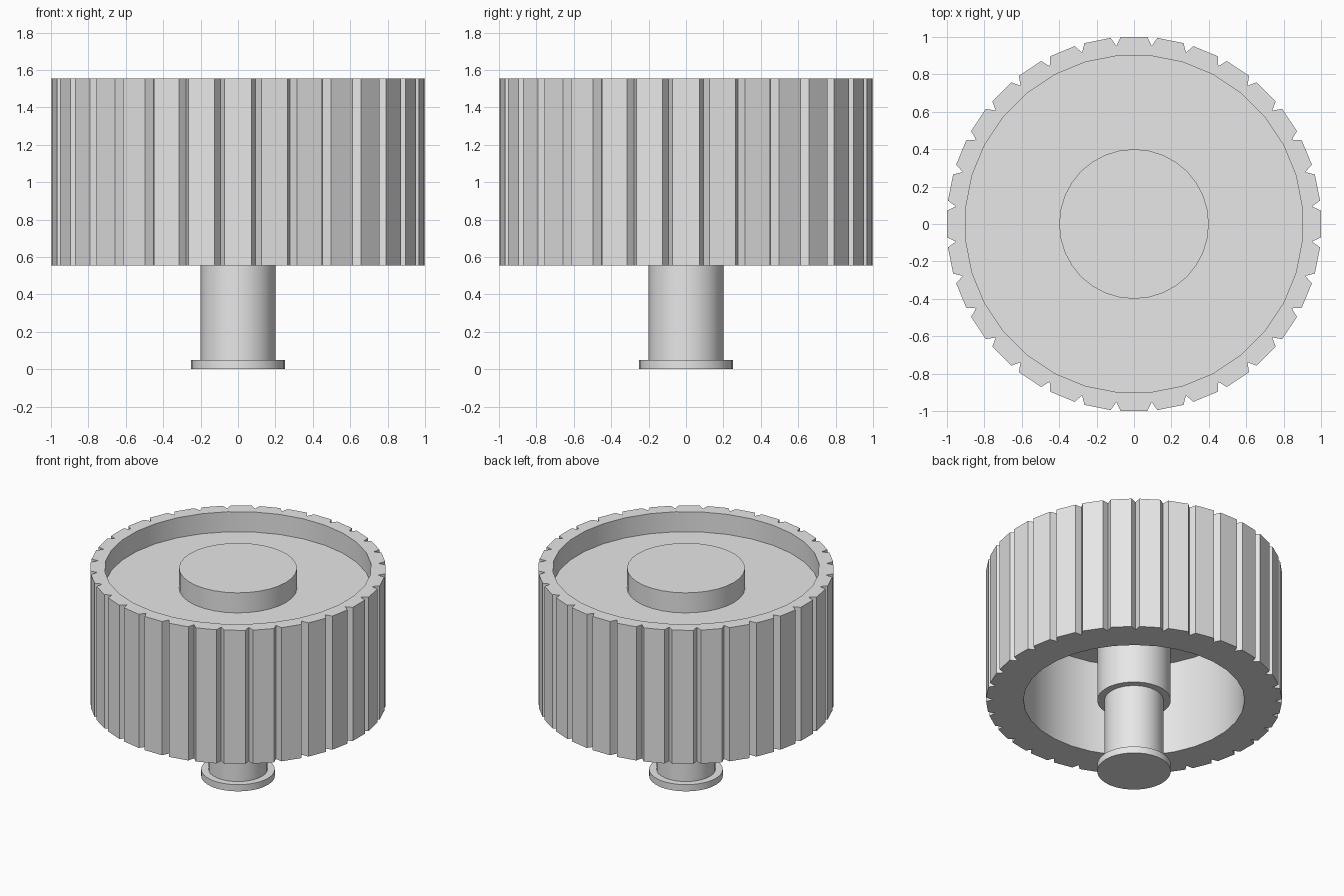
import bpy, bmesh
from math import pi, sin, cos, radians

if "Cube" in bpy.data.objects:
    bpy.data.objects.remove(bpy.data.objects["Cube"], do_unlink=True)

TEETH = 32
STEP = 2 * pi / TEETH
BASE, TOP = 0.555, 1.555      # wheel height range
CEILING, FLOOR = 1.255, 1.405  # underside and upper side of the web

grey = bpy.data.materials.new("plain_grey")
grey.use_nodes = True
grey.diffuse_color = (0.8, 0.8, 0.8, 1)
grey.node_tree.nodes["Principled BSDF"].inputs["Base Color"].default_value = grey.diffuse_color


def finish(obj):
    obj.data.materials.append(grey)
    bpy.ops.object.select_all(action='DESELECT')
    obj.select_set(True)
    bpy.context.view_layer.objects.active = obj
    bpy.ops.object.shade_smooth_by_angle(angle=radians(30))


def cylinder(name, radius, z0, z1):
    bpy.ops.mesh.primitive_cylinder_add(vertices=32, radius=radius, depth=z1 - z0,
                                        location=(0, 0, (z0 + z1) / 2))
    obj = bpy.context.object
    obj.name = name
    finish(obj)


def ring(bm, polar, z):
    return [bm.verts.new((r * cos(a), r * sin(a), z)) for r, a in polar]


def bridge(bm, low, high):
    n = len(low)
    for i in range(n):
        j = (i + 1) % n
        bm.faces.new((low[i], low[j], high[j], high[i]))


# Notched wheel: outline of flat teeth with V grooves, hollow on both sides
half_tooth = radians(4.1)
outline = []
for i in range(TEETH):
    mid = i * STEP
    outline += [(0.956, mid - STEP / 2),
                (1.0025, mid - half_tooth), (1.0025, mid + half_tooth)]

bm = bmesh.new()
outer_low, outer_high = ring(bm, outline, BASE), ring(bm, outline, TOP)
bridge(bm, outer_low, outer_high)

for outer, radius, rim_z, web_z in ((outer_low, 0.75, BASE, CEILING),
                                    (outer_high, 0.904, TOP, FLOOR)):
    circle = [(radius, (i - 0.5) * STEP) for i in range(TEETH)]
    rim, web = ring(bm, circle, rim_z), ring(bm, circle, web_z)
    # rim face, one piece per tooth
    for i in range(TEETH):
        j = (i + 1) % TEETH
        tooth = outer[3 * i:3 * i + 3] + [outer[3 * j]]
        bm.faces.new([rim[i]] + tooth + [rim[j]])
    bridge(bm, rim, web)
    bm.faces.new(web)

bmesh.ops.recalc_face_normals(bm, faces=bm.faces)
mesh = bpy.data.meshes.new("notched_wheel")
bm.to_mesh(mesh)
bm.free()
wheel = bpy.data.objects.new("notched_wheel", mesh)
bpy.context.collection.objects.link(wheel)
finish(wheel)

# Centre parts
cylinder("top_boss", 0.4, FLOOR - 0.02, TOP)
cylinder("hub", 0.25, BASE, CEILING + 0.02)
cylinder("shaft", 0.2, 0.03, BASE + 0.02)
cylinder("end_flange", 0.25, 0, 0.05)
